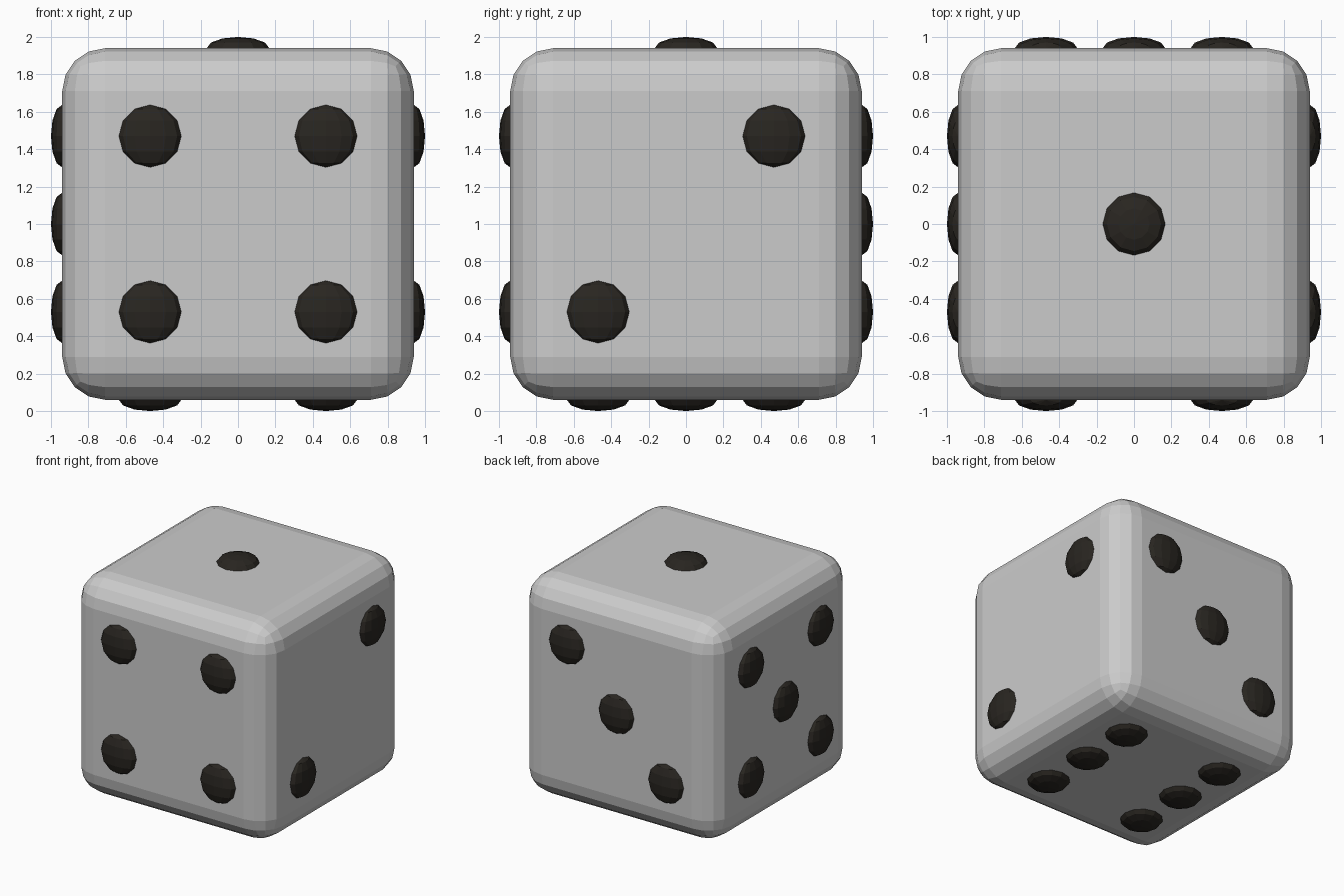
import bpy
from mathutils import Vector

if "Cube" in bpy.data.objects:
    bpy.data.objects.remove(bpy.data.objects["Cube"])

HALF = 0.94      # half the body width
STEP = 0.47      # pip spacing from face centre
PIP_R, PIP_H = 0.167, 0.06
CENTRE = Vector((0, 0, 1))

dark = bpy.data.materials.new("pip_black")
dark.diffuse_color = (0.022, 0.019, 0.015, 1)
dark.use_nodes = True
dark.node_tree.nodes["Principled BSDF"].inputs["Base Color"].default_value = dark.diffuse_color

# Body: cube with rounded edges, flat facets
bpy.ops.mesh.primitive_cube_add(size=2 * HALF, location=CENTRE)
body = bpy.context.object
body.name = "die_body"
bevel = body.modifiers.new("rounded_edges", 'BEVEL')
bevel.width = 0.23
bevel.segments = 4
bevel.limit_method = 'NONE'


def add_pips(face, axis, sign, spots):
    """Flattened spheres on one face; spots run along the two other axes."""
    others = [i for i in range(3) if i != axis]
    for n, spot in enumerate(spots, 1):
        loc = CENTRE.copy()
        loc[axis] += sign * HALF
        for i, s in zip(others, spot):
            loc[i] += s * STEP
        bpy.ops.mesh.primitive_uv_sphere_add(segments=12, ring_count=6, radius=1, location=loc)
        pip = bpy.context.object
        pip.name = f"{face}_pip_{n}"
        scale = [PIP_R] * 3
        scale[axis] = PIP_H
        pip.scale = scale
        pip.data.materials.append(dark)


# Pip layouts
mid = [(0, 0)]
diagonal = [(-1, -1), (1, 1)]
corners = diagonal + [(-1, 1), (1, -1)]
six = [(x, y) for x in (-1, 1) for y in (-1, 0, 1)]

add_pips("top", 2, 1, mid)
add_pips("right", 0, 1, diagonal)
add_pips("back", 1, 1, diagonal + mid)
add_pips("front", 1, -1, corners)
add_pips("left", 0, -1, corners + mid)
add_pips("bottom", 2, -1, six)
